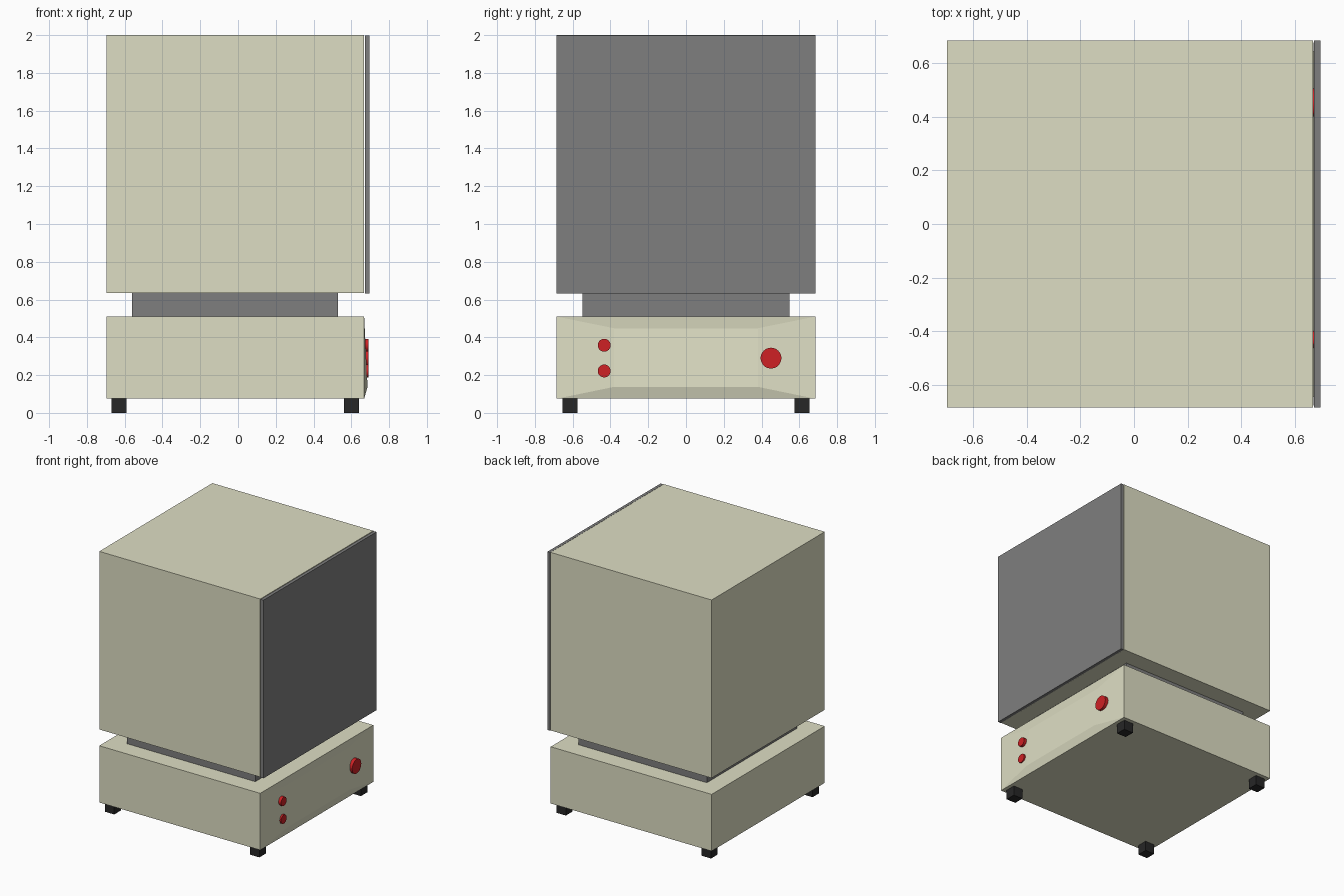
import bpy, bmesh, math
from mathutils import Vector

if "Cube" in bpy.data.objects:
    bpy.data.objects.remove(bpy.data.objects["Cube"])


def material(name, color):
    m = bpy.data.materials.new(name)
    m.diffuse_color = (*color, 1)
    m.use_nodes = True
    m.node_tree.nodes["Principled BSDF"].inputs["Base Color"].default_value = m.diffuse_color
    return m


CREAM = material("cream", (0.73, 0.73, 0.55))
GREY = material("dark_grey", (0.21, 0.21, 0.21))
BLACK = material("black", (0.02, 0.02, 0.02))
RED = material("red", (0.62, 0.015, 0.018))


def box(name, lo, hi, mat):
    lo, hi = Vector(lo), Vector(hi)
    bpy.ops.mesh.primitive_cube_add(size=1, location=(lo + hi) / 2)
    ob = bpy.context.object
    ob.name = name
    ob.scale = hi - lo
    bpy.ops.object.transform_apply(location=False, rotation=False, scale=True)
    ob.data.materials.append(mat)
    return ob


def knob(name, y, z, radius):
    bpy.ops.mesh.primitive_cylinder_add(vertices=32, radius=radius, depth=0.032,
                                        location=(0.676, y, z),
                                        rotation=(0, math.pi / 2, 0))
    ob = bpy.context.object
    ob.name = name
    ob.data.materials.append(RED)
    bpy.ops.object.shade_smooth_by_angle()


W = 0.685

# Upper chamber, its door and the recessed neck
box("chamber", (-0.697, -W, 0.635), (0.668, W, 2.0), CREAM)
box("door", (0.672, -W, 0.632), (0.695, W, 1.998), GREY)
box("neck", (-0.56, -0.547, 0.505), (0.53, 0.547, 0.64), GREY)

# Base with a slightly tilted control panel inset in its right face
base = box("base", (-0.697, -W, 0.075), (0.668, W, 0.51), CREAM)
bm = bmesh.new()
bm.from_mesh(base.data)
bm.faces.ensure_lookup_table()
face = max(bm.faces, key=lambda f: f.calc_center_median().x)
bmesh.ops.inset_region(bm, faces=[face], thickness=0.06)
for v in face.verts:
    top = v.co.z > 0
    world = Vector((0.661 if top else 0.686,
                    0.38 if v.co.y > 0 else -0.38,
                    0.448 if top else 0.138))
    v.co = world - base.location
bm.to_mesh(base.data)
bm.free()

# Control knobs and lamps
knob("main_knob", 0.45, 0.29, 0.055)
for label, z in (("upper", 0.358), ("lower", 0.222)):
    knob(label + "_button", -0.433, z, 0.034)

# Four feet
for x in (-0.631, 0.6):
    for y in (-0.615, 0.615):
        box("foot", (x - 0.04, y - 0.04, 0), (x + 0.04, y + 0.04, 0.077), BLACK)
